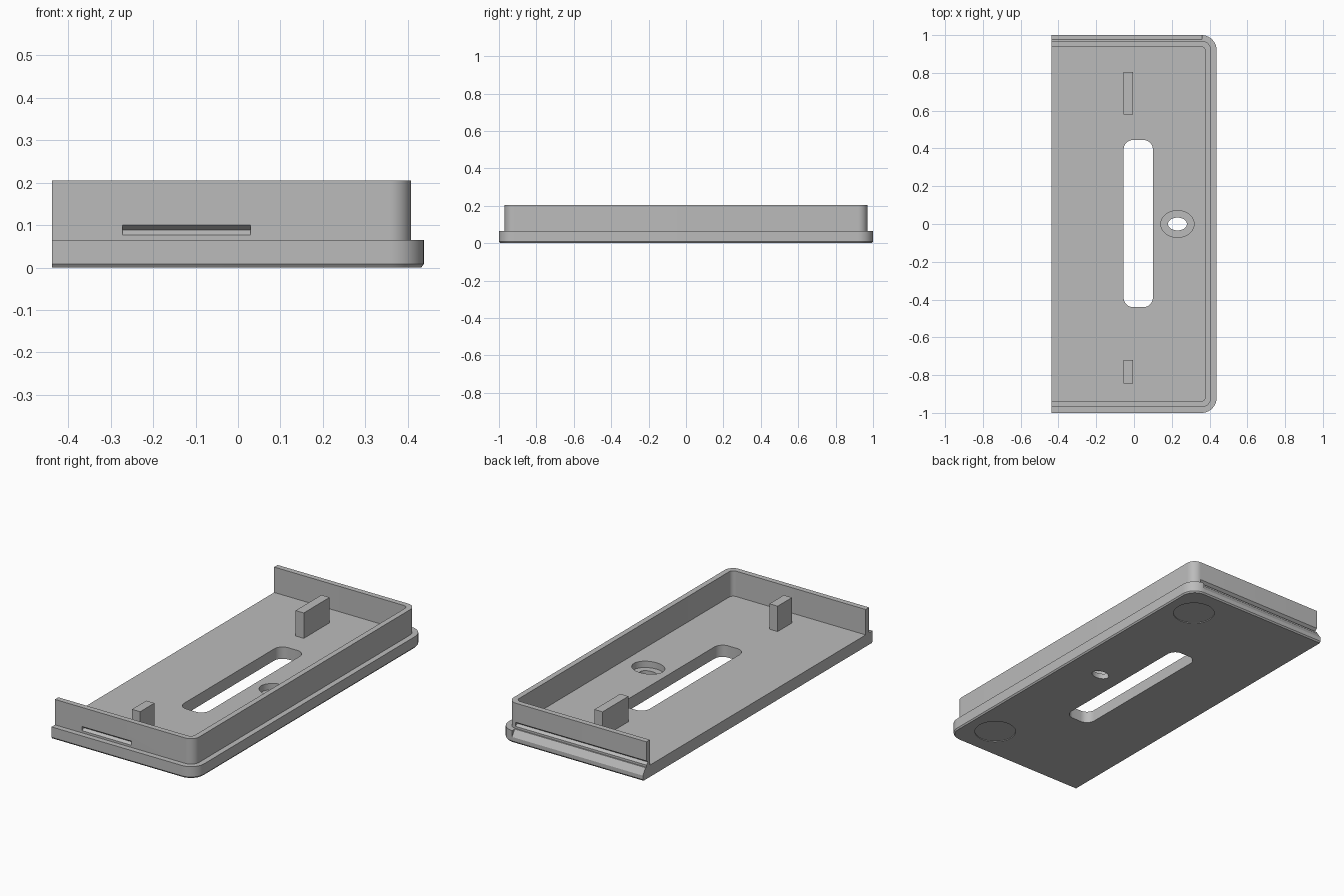
import bpy, bmesh, math

cube = bpy.data.objects.get("Cube")
if cube:
    bpy.data.objects.remove(cube, do_unlink=True)

grey = bpy.data.materials.new("plain grey")
grey.use_nodes = True
colour = (0.5, 0.5, 0.5, 1)
grey.diffuse_color = colour
grey.node_tree.nodes["Principled BSDF"].inputs["Base Color"].default_value = colour

OPEN_X, CLOSED_X = -0.4375, 0.4375
FLOOR, TOP = 0.065, 0.205


def arc(cx, cy, rx, ry, start, end, steps=10):
    angles = [math.radians(start + (end - start) * i / steps) for i in range(steps + 1)]
    return [(cx + rx * math.cos(a), cy + ry * math.sin(a)) for a in angles]


def tray_outline(inset, radius):
    """Outline with two rounded corners on the closed side."""
    x, y = CLOSED_X - inset - radius, 1 - inset - radius
    return ([(OPEN_X, inset - 1)] + arc(x, -y, radius, radius, -90, 0)
            + arc(x, y, radius, radius, 0, 90) + [(OPEN_X, 1 - inset)])


def loft(name, rings):
    """Closed solid through rings of 3D points with equal counts."""
    bm = bmesh.new()
    loops = [[bm.verts.new(p) for p in ring] for ring in rings]
    for low, high in zip(loops, loops[1:]):
        for i in range(len(low)):
            j = (i + 1) % len(low)
            bm.faces.new((low[i], low[j], high[j], high[i]))
    bm.faces.new(loops[0][::-1])
    bm.faces.new(loops[-1])
    bmesh.ops.recalc_face_normals(bm, faces=bm.faces)
    mesh = bpy.data.meshes.new(name)
    bm.to_mesh(mesh)
    bm.free()
    mesh.materials.append(grey)
    obj = bpy.data.objects.new(name, mesh)
    bpy.context.collection.objects.link(obj)
    return obj


def prism(name, outline, z0, z1):
    return loft(name, [[(x, y, z) for x, y in outline] for z in (z0, z1)])


def bar(name, profile, x0, x1):
    """Extrude a (y, z) profile along x."""
    return loft(name, [[(x, y, z) for y, z in profile] for x in (x0, x1)])


def block(name, x0, x1, y0, y1, z0, z1):
    return prism(name, [(x0, y0), (x1, y0), (x1, y1), (x0, y1)], z0, z1)


def cut(obj, cutter):
    cutter.hide_render = True
    mod = obj.modifiers.new("cut", "BOOLEAN")
    mod.operation, mod.solver, mod.object = "DIFFERENCE", "EXACT", cutter
    bpy.context.view_layer.objects.active = obj
    bpy.ops.object.modifier_apply(modifier=mod.name)
    bpy.data.objects.remove(cutter, do_unlink=True)


def smooth(obj):
    bpy.ops.object.select_all(action="DESELECT")
    obj.select_set(True)
    bpy.context.view_layer.objects.active = obj
    bpy.ops.object.shade_smooth_by_angle(angle=math.radians(25))


# Base plate with a small bottom chamfer
base = loft("base_plate", [
    [(x, y, z) for x, y in tray_outline(inset, 0.08 - inset)]
    for inset, z in ((0.006, 0), (0, 0.008), (0, FLOOR))])

# Long rounded window
r = 0.05
window = []
for cx, cy, a in ((0.05, 0.395, 0), (-0.005, 0.395, 90), (-0.005, -0.39, 180), (0.05, -0.39, 270)):
    window += arc(cx, cy, r, r, a, a + 90)
cut(base, prism("window_cutter", window, -0.1, 0.2))

# Oval screw hole with counterbore
for rx, ry, z in ((0.088, 0.071, 0.03), (0.05, 0.034, -0.1)):
    oval = arc(0.23, 0, rx, ry, 0, 360, 40)[:-1]
    cut(base, prism("hole_cutter", oval, z, 0.2))

# Shallow round foot recesses underneath
for y in (-0.81, 0.81):
    disc = arc(0.27, y, 0.107, 0.107, 0, 360, 40)[:-1]
    cut(base, prism("foot_cutter", disc, -0.1, 0.004))

# Sloped lip along the back edge
cut(base, bar("lip_cutter", [(1, 0.03), (0.977, FLOOR), (0.977, 0.1), (1.1, 0.1), (1.1, 0.03)], -0.5, 0.36))
smooth(base)

# Wall on three sides
wall = prism("wall", tray_outline(0.03, 0.05) + tray_outline(0.06, 0.025)[::-1], FLOOR, TOP)


def notch(side):
    return [(side * y, z) for y, z in ((0.97, 0.1), (0.955, 0.088), (0.97, 0.077), (1.05, 0.077), (1.05, 0.1))]


# Short front notch and long back groove
cut(wall, bar("front_notch_cutter", notch(-1), -0.272, 0.03))
cut(wall, bar("back_groove_cutter", notch(1), -0.5, 0.36))
smooth(wall)

# Support posts
block("back_post", -0.055, -0.005, 0.58, 0.805, FLOOR, TOP)
block("front_post", -0.055, -0.005, -0.845, -0.72, FLOOR, TOP)
